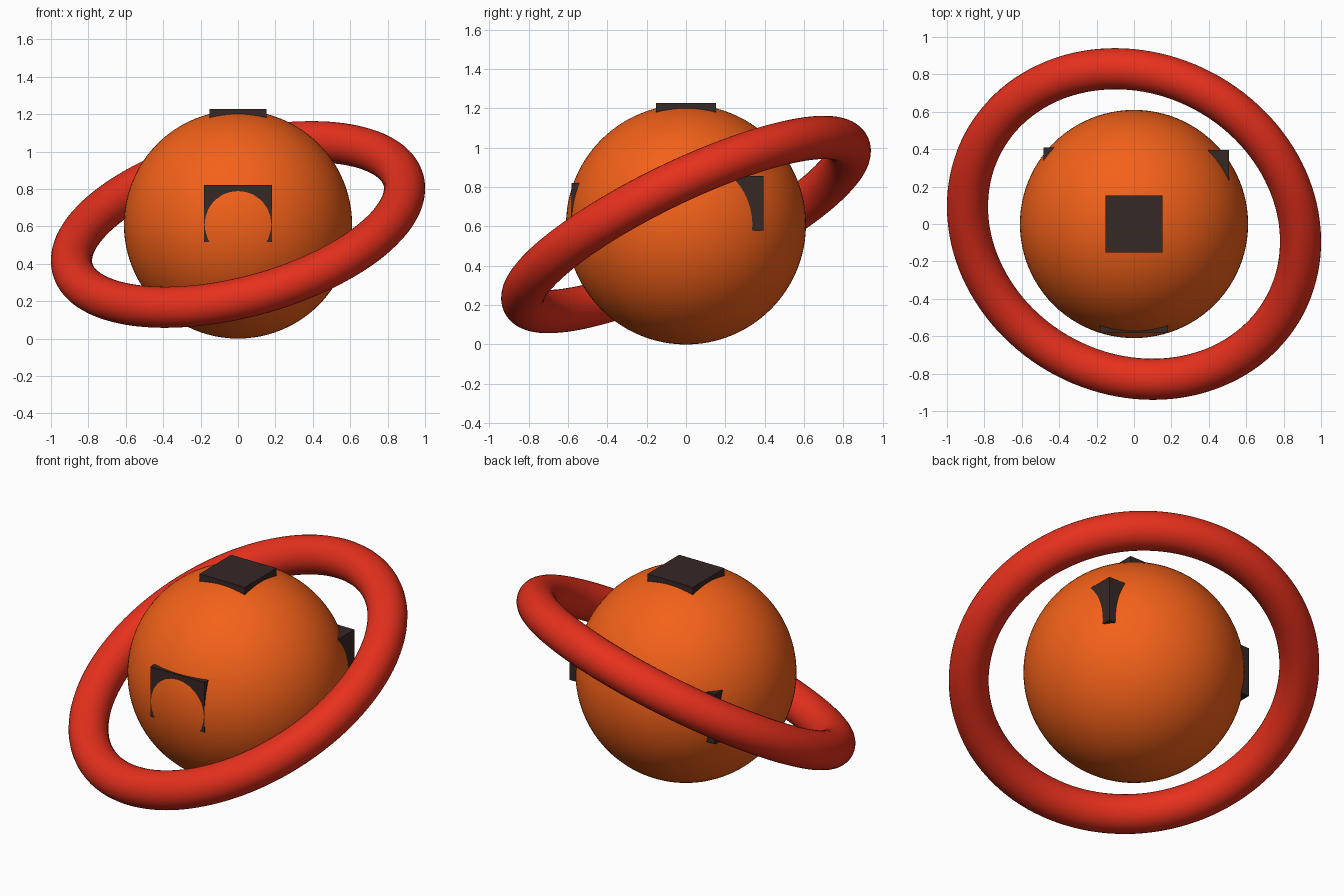
import bpy
import math

if "Cube" in bpy.data.objects:
    bpy.data.objects.remove(bpy.data.objects["Cube"])

C = 0.61  # height of the sphere centre and its radius


def material(name, rgb):
    m = bpy.data.materials.new(name)
    m.diffuse_color = (*rgb, 1.0)
    m.use_nodes = True
    m.node_tree.nodes["Principled BSDF"].inputs["Base Color"].default_value = m.diffuse_color
    return m


orange = material("orange", (0.9, 0.12, 0.01))
red = material("red", (0.8, 0.03, 0.012))
dark = material("dark", (0.036, 0.021, 0.019))


def finish(name, mat, smooth=False):
    ob = bpy.context.object
    ob.name = name
    ob.data.materials.append(mat)
    if smooth:
        bpy.ops.object.shade_smooth()
    return ob


def block(name, lo, hi):
    """Axis-aligned box between two corners."""
    bpy.ops.mesh.primitive_cube_add(
        size=1, location=[(a + b) / 2 for a, b in zip(lo, hi)])
    ob = finish(name, dark)
    ob.scale = [b - a for a, b in zip(lo, hi)]


# Planet body
bpy.ops.mesh.primitive_uv_sphere_add(
    segments=96, ring_count=48, radius=C, location=(0, 0, C))
finish("planet", orange, True)

# Tilted ring
bpy.ops.mesh.primitive_torus_add(
    major_radius=0.916, minor_radius=0.11, major_segments=128, minor_segments=32,
    location=(0, 0, C), rotation=(math.radians(25), math.radians(-15), 0))
finish("ring", red, True)

# Dark blocks sunk into the surface
block("top_block", (-0.153, -0.153, 1.165), (0.153, 0.153, 1.227))
block("front_block", (-0.181, -0.583, 0.515), (0.181, -0.52, 0.82))
block("right_block", (0.39, 0.22, 0.58), (0.508, 0.395, 0.856))
block("left_block", (-0.484, 0.32, 0.458), (-0.41, 0.41, 0.762))
